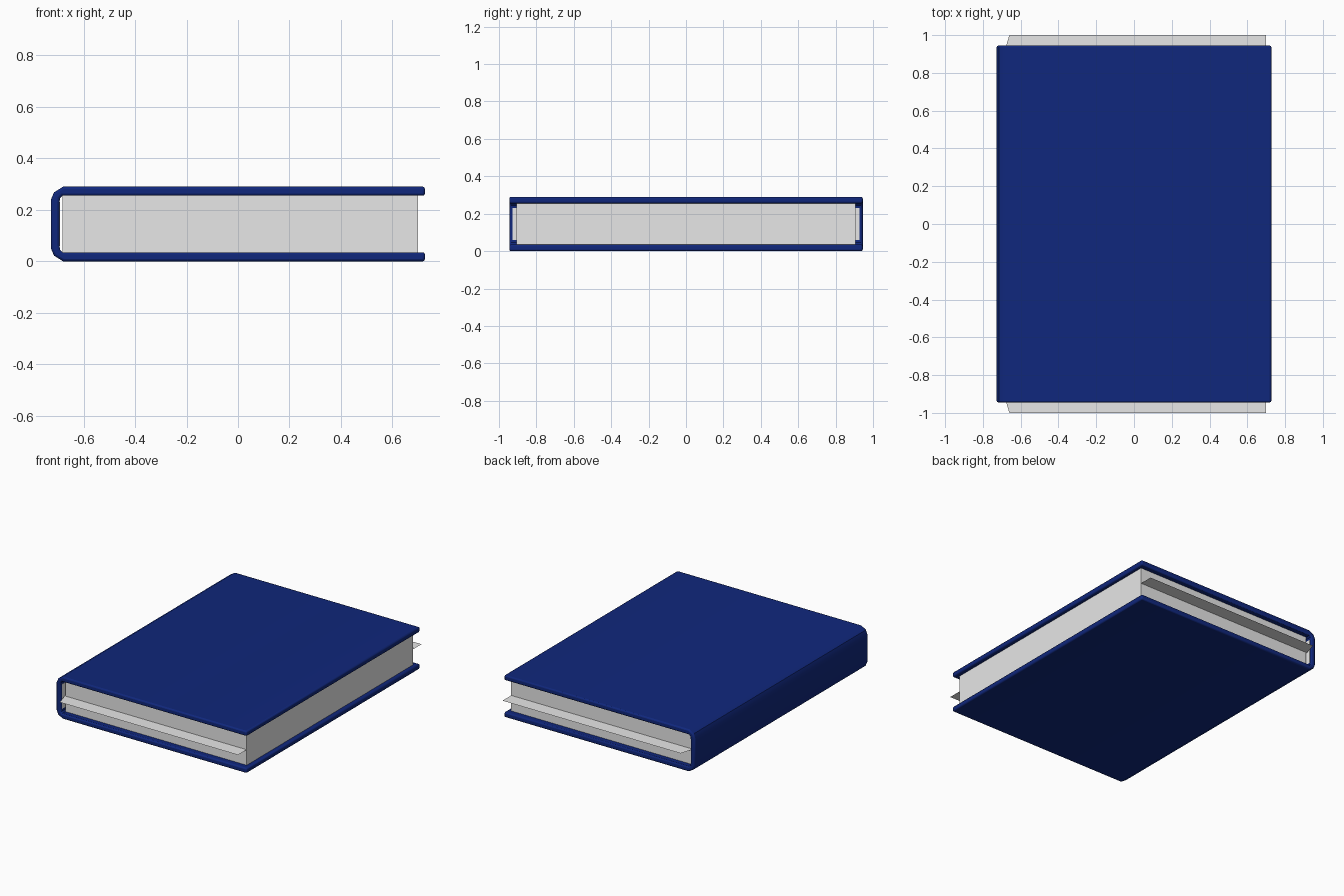
import bpy, bmesh
from mathutils import Vector

if "Cube" in bpy.data.objects:
    bpy.data.objects.remove(bpy.data.objects["Cube"])

def mat(name, col):
    m = bpy.data.materials.new(name)
    m.diffuse_color = (*col, 1)
    m.use_nodes = True
    m.node_tree.nodes["Principled BSDF"].inputs["Base Color"].default_value = m.diffuse_color
    return m

blue = mat("cover_blue", (0.005, 0.02, 0.2))
paper = mat("paper_grey", (0.8, 0.8, 0.8))

def prism(name, pts, half, material):
    """Extrude an XZ outline along y, from -half to half."""
    bm = bmesh.new()
    f = bm.faces.new([bm.verts.new((x, -half, z)) for x, z in pts])
    r = bmesh.ops.extrude_face_region(bm, geom=[f])
    bmesh.ops.translate(bm, vec=(0, 2 * half, 0),
                        verts=[v for v in r["geom"] if isinstance(v, bmesh.types.BMVert)])
    bmesh.ops.recalc_face_normals(bm, faces=bm.faces)
    return finish(name, bm, material)

def finish(name, bm, material):
    me = bpy.data.meshes.new(name)
    bm.to_mesh(me)
    bm.free()
    ob = bpy.data.objects.new(name, me)
    bpy.context.collection.objects.link(ob)
    me.materials.append(material)
    return ob

# Wrap-around cover: C-shaped outline, mirrored about mid height
H, T = 0.29, 0.035
outer = [(0.727, 0), (-0.68, 0), (-0.715, 0.022), (-0.727, 0.05)]
inner = [(-0.694, 0.065), (-0.692, 0.045), (-0.682, T), (0.727, T)]
flip = lambda p: [(x, H - z) for x, z in reversed(p)]
cover = prism("cover", outer + flip(outer) + flip(inner) + inner, 0.945, blue)
bev = cover.modifiers.new("rounded_edges", "BEVEL")
bev.width, bev.segments, bev.limit_method = 0.009, 2, "ANGLE"
bev.angle_limit = 1.0

# Paper lining on the inside of the spine
prism("spine_lining", [(-0.6945, 0.06), (-0.692, 0.06), (-0.692, H - 0.06), (-0.6945, H - 0.06)],
      0.928, paper)

# Page block
prism("page_block", [(-0.682, T), (0.70, T), (0.70, H - T), (-0.682, H - T)], 0.905, paper)

# Single loose sheet standing out of both ends
bm = bmesh.new()
sheet = [(0.70, -1), (0.70, 1), (-0.66, 1), (-0.688, 0.905), (-0.688, -0.905), (-0.66, -1)]
bm.faces.new([bm.verts.new((x, y, 0.142)) for x, y in sheet])
finish("loose_sheet", bm, paper)

# Shade the cover smoothly across its rounded edges
bpy.context.view_layer.objects.active = cover
cover.select_set(True)
bpy.ops.object.shade_smooth_by_angle(angle=0.6)
